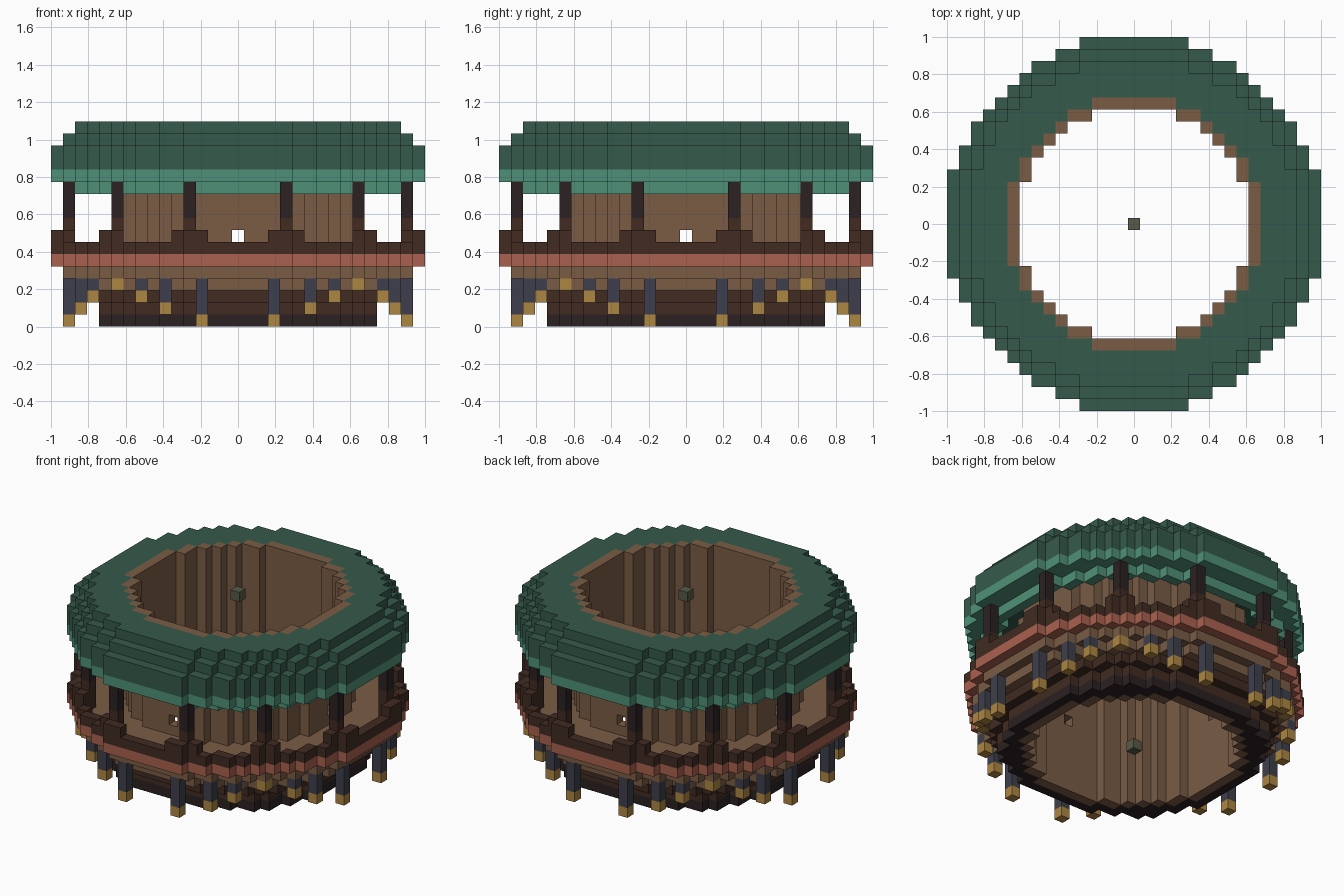
import bpy
import bmesh

if "Cube" in bpy.data.objects:
    bpy.data.objects.remove(bpy.data.objects["Cube"], do_unlink=True)

UNIT = 2 / 31          # edge of one block
SIDES = [(1, 0), (-1, 0), (0, 1), (0, -1)]


def material(name, rgb):
    linear = [(c / 255 / 12.92 if c < 11 else ((c / 255 + 0.055) / 1.055) ** 2.4) for c in rgb]
    mat = bpy.data.materials.new(name)
    mat.use_nodes = True
    mat.diffuse_color = (*linear, 1)
    mat.node_tree.nodes["Principled BSDF"].inputs["Base Color"].default_value = (*linear, 1)
    return mat


GREEN = material("dark green", (53, 90, 75))
MINT = material("light green", (79, 145, 119))
RED = material("brick red", (170, 97, 79))
BROWN = material("plank brown", (122, 92, 69))
DARK = material("dark brown", (65, 43, 34))
BLACK = material("charred wood", (43, 33, 34))
SLATE = material("slate grey", (63, 63, 77))
GOLD = material("gold", (174, 134, 66))
OLIVE = material("olive", (88, 90, 72))


def disc(limit):
    """Plan cells whose squared distance from the middle is within the limit."""
    span = range(-15, 16)
    return {(x, y) for x in span for y in span if x * x + y * y <= limit}


def shrink(cells):
    return {(x, y) for x, y in cells if all((x + i, y + j) in cells for i, j in SIDES)}


def mirrored(points):
    """Repeat plan points in all eight symmetric positions."""
    return {(i * a, j * b) for x, y in points for a, b in ((x, y), (y, x))
            for i in (1, -1) for j in (1, -1)}


# Concentric plans, each one block smaller than the last
plan = {15: disc(241)}
for r in range(14, 10, -1):
    plan[r] = shrink(plan[r + 1])
core = disc(109)
wall = core - shrink(core)
rim = plan[15] - plan[14]

blocks = {}            # cell -> part name
parts = {}             # part name -> material


def add(name, mat, cells, low, high=None):
    """Fill the plan cells from layer low to layer high."""
    parts[name] = mat
    for x, y in cells:
        for z in range(low, (low if high is None else high) + 1):
            blocks[x, y, z] = name


# Stepped foundation
add("foundation_sill", BLACK, plan[11] - core, 0)
add("foundation_beams", DARK, plan[11] - core, 1)
add("foundation_beams", DARK, plan[12] - core, 2)
add("deck_support", BROWN, plan[13] - core, 3)
add("deck_support", BROWN, plan[14] - core, 4)

# Walkway, its trim and the railing
add("walkway_floor", BROWN, plan[14] - core, 5)
add("walkway_trim", RED, rim, 5)
add("railing", DARK, rim, 6)
posts = mirrored([(4, 14), (10, 10)])
raised = {(x, y) for x, y in rim
          if any(max(abs(x - a), abs(y - b)) <= 1 for a, b in posts)}
add("railing", DARK, raised, 7)

# Roof, from the eaves up
add("roof_eaves", MINT, plan[13] - plan[12], 11)
add("roof_eaves", MINT, plan[15] - plan[12], 12)
add("roof", GREEN, plan[15] - core, 13, 14)
add("roof", GREEN, plan[14] - core, 15)
add("roof", GREEN, plan[13] - core, 16)

# Roof posts
add("post_bases", DARK, posts, 6, 8)
add("roof_posts", BLACK, posts, 9, 11)

# Inner wall with four small windows
add("inner_wall", BROWN, wall, 0, 16)
for x, y in mirrored([(0, 10)]):
    del blocks[x, y, 7]

# Hanging struts with gold tips, shorter toward the corners
for tip, spot in enumerate([(3, 14), (6, 13), (8, 12), (10, 10)]):
    add("hanging_struts", SLATE, mirrored([spot]), tip, 3)
    add("strut_tips", GOLD, mirrored([spot]), tip)

# Centre blocks at the bottom and top
add("bottom_centre_block", OLIVE, {(0, 0)}, 0)
add("top_centre_block", OLIVE, {(0, 0)}, 16)


def build(name, mat):
    """Make one mesh from a part's blocks, keeping only exposed faces."""
    bm = bmesh.new()
    corners = {}

    def corner(p):
        if p not in corners:
            x, y, z = p
            corners[p] = bm.verts.new(((x - 0.5) * UNIT, (y - 0.5) * UNIT, z * UNIT))
        return corners[p]

    for cell in [c for c, part in blocks.items() if part == name]:
        for axis in range(3):
            u, v = (axis + 1) % 3, (axis + 2) % 3
            for step in (0, 1):
                neighbour = list(cell)
                neighbour[axis] += 1 if step else -1
                if tuple(neighbour) in blocks:
                    continue
                loop = []
                for du, dv in ((0, 0), (1, 0), (1, 1), (0, 1)):
                    p = list(cell)
                    p[axis] += step
                    p[u] += du
                    p[v] += dv
                    loop.append(corner(tuple(p)))
                bm.faces.new(loop if step else loop[::-1])
    mesh = bpy.data.meshes.new(name)
    bm.to_mesh(mesh)
    bm.free()
    mesh.materials.append(mat)
    bpy.context.scene.collection.objects.link(bpy.data.objects.new(name, mesh))


for part_name, part_material in parts.items():
    build(part_name, part_material)
